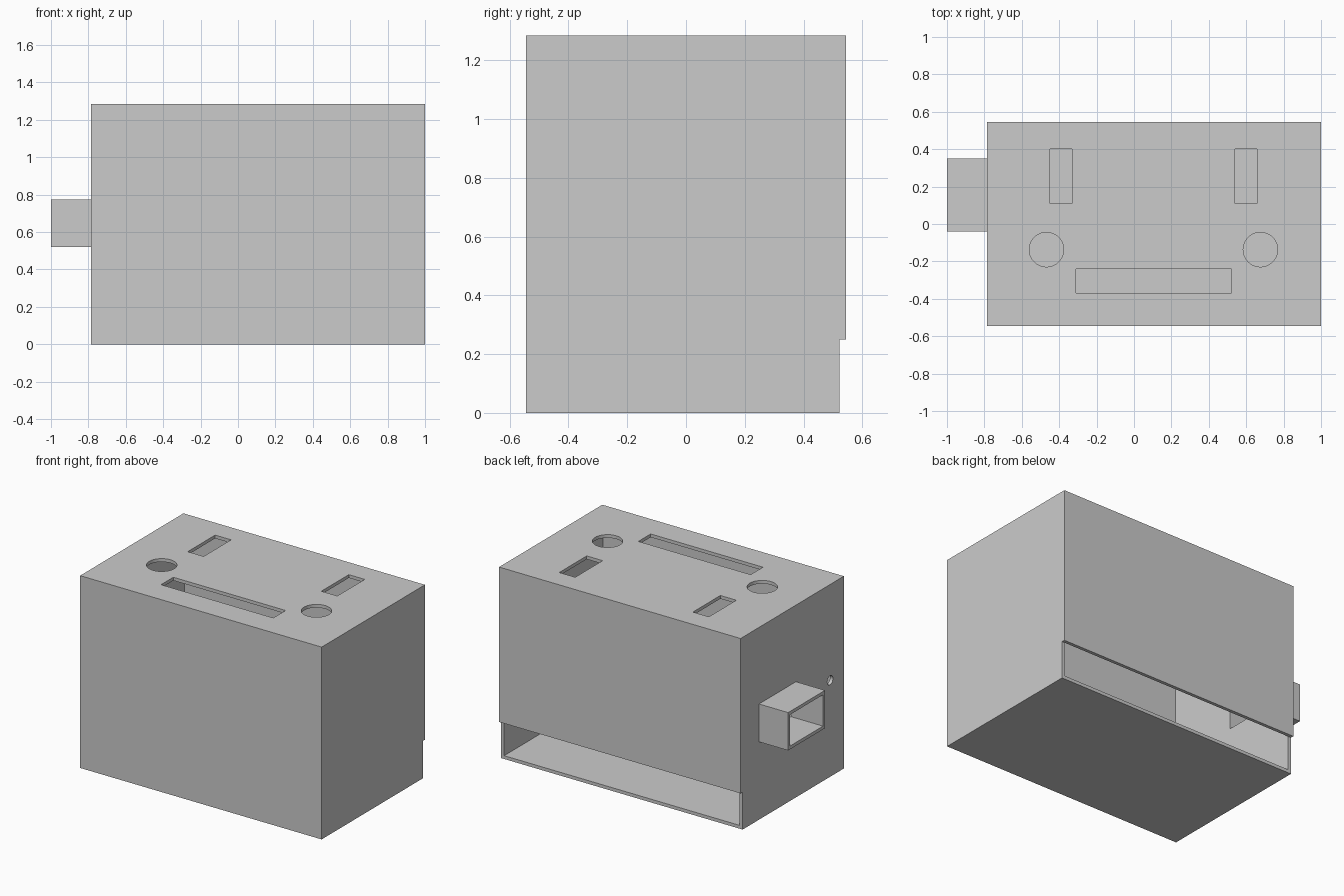
import bpy
from math import pi, radians

cube = bpy.data.objects.get("Cube")
if cube:
    bpy.data.objects.remove(cube, do_unlink=True)

grey = bpy.data.materials.new("plain_grey")
grey.use_nodes = True
grey.diffuse_color = (0.6, 0.6, 0.6, 1)
grey.node_tree.nodes["Principled BSDF"].inputs["Base Color"].default_value = (0.6, 0.6, 0.6, 1)

WALL = 0.022
X0, X1, Y0, Y1, TOP = -0.785, 1.0, -0.545, 0.545, 1.285
BACK = Y1 - WALL          # inner face of the back panel
LIP = 0.25                # lower edge of the back panel


def box(name, xs, ys, zs):
    """Box spanning three (low, high) ranges."""
    spans = (xs, ys, zs)
    bpy.ops.mesh.primitive_cube_add(size=1, location=[(a + b) / 2 for a, b in spans])
    ob = bpy.context.object
    ob.name = name
    ob.scale = [b - a for a, b in spans]
    bpy.ops.object.transform_apply(location=True, rotation=True, scale=True)
    ob.data.materials.append(grey)
    return ob


def rod(name, radius, centre, rotation=(0, 0, 0)):
    """Short cylinder used to drill a round hole."""
    bpy.ops.mesh.primitive_cylinder_add(vertices=64, radius=radius, depth=0.1,
                                        location=centre, rotation=rotation)
    ob = bpy.context.object
    ob.name = name
    bpy.ops.object.transform_apply(location=True, rotation=True, scale=True)
    ob.data.materials.append(grey)
    return ob


def cut(target, cutters):
    """Subtract each cutter from the target, then discard it."""
    bpy.ops.object.select_all(action='DESELECT')
    bpy.context.view_layer.objects.active = target
    target.select_set(True)
    for cutter in cutters:
        cutter.hide_render = True
        mod = target.modifiers.new("cut", 'BOOLEAN')
        mod.operation, mod.solver, mod.object = 'DIFFERENCE', 'EXACT', cutter
        bpy.ops.object.modifier_apply(modifier=mod.name)
        bpy.data.objects.remove(cutter, do_unlink=True)
    bpy.ops.object.shade_smooth_by_angle(angle=radians(30))


# Side duct: open square tube, let slightly into the wall
duct_y, duct_z = (-0.04, 0.35), (0.52, 0.773)
bore_y = (duct_y[0] + WALL, duct_y[1] - WALL)
bore_z = (duct_z[0] + WALL, duct_z[1] - WALL)
duct = box("side_duct", (-1.0, X0 + WALL / 2), duct_y, duct_z)
cut(duct, [box("duct_bore", (-1.1, -0.6), bore_y, bore_z)])

# Hollow housing
housing = box("housing", (X0, X1), (Y0, Y1), (0, TOP))
inner_x = (X0 + WALL, X1 - WALL)
lid = (TOP - 0.05, TOP + 0.05)
cutters = [
    box("cavity", inner_x, (Y0 + WALL, BACK), (WALL, TOP - WALL)),
    box("back_step", (X0 - 0.1, X1 + 0.1), (BACK, Y1 + 0.1), (-0.1, LIP)),
    box("back_opening", inner_x, (BACK - 0.1, Y1 + 0.1), (WALL, LIP)),
    box("duct_hole", (X0 - 0.1, X0 + 0.1), bore_y, bore_z),
    rod("cable_hole", 0.03, (X0, -0.4, 0.645), (0, pi / 2, 0)),
    box("front_slot", (-0.31, 0.52), (-0.37, -0.24), lid),
]
# Mirrored pairs of openings in the lid
middle = 0.104
for side in (-1, 1):
    x = middle + side * 0.494
    cutters.append(box("rear_slot", (x - 0.059, x + 0.059), (0.11, 0.4), lid))
    cutters.append(rod("round_hole", 0.092, (middle + side * 0.572, -0.137, TOP)))
cut(housing, cutters)
